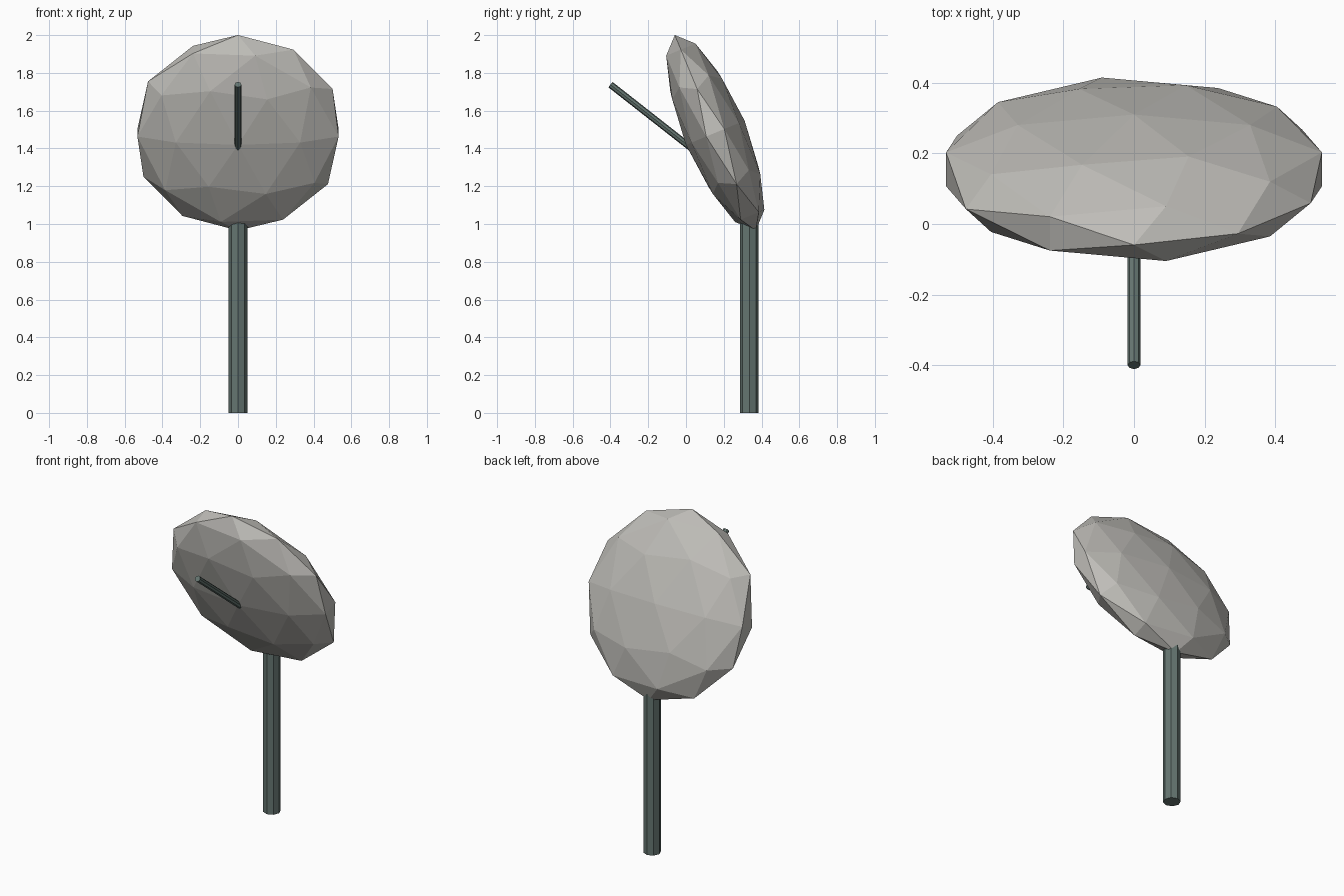
import bpy
from math import radians
from mathutils import Vector

cube = bpy.data.objects.get("Cube")
if cube:
    bpy.data.objects.remove(cube, do_unlink=True)


def material(name, colour):
    mat = bpy.data.materials.new(name)
    mat.use_nodes = True
    mat.diffuse_color = colour
    mat.node_tree.nodes["Principled BSDF"].inputs["Base Color"].default_value = colour
    return mat


def finish(name, mat):
    obj = bpy.context.object
    obj.name = obj.data.name = name
    obj.data.materials.append(mat)
    return obj


def rod(name, start, end, radius, mat):
    """Eight-sided rod between two points."""
    start, end = Vector(start), Vector(end)
    axis = end - start
    # Tilt about x only, so the facets stay aligned with the model
    tilt = Vector((axis.z, axis.y)).angle_signed(Vector((1, 0)))
    bpy.ops.mesh.primitive_cylinder_add(
        vertices=8, radius=radius, depth=axis.length,
        location=(start + end) / 2, rotation=(-tilt if axis.y > 0 else abs(tilt), 0, 0))
    return finish(name, mat)


pale_grey = material("pale warm grey", (0.52, 0.51, 0.48, 1))
dark_green = material("dark grey green", (0.13, 0.18, 0.165, 1))

# Dish: flattened faceted ball leaning forward
bpy.ops.mesh.primitive_ico_sphere_add(
    subdivisions=2, radius=0.56, location=(0, 0.155, 1.483),
    rotation=(radians(22.5), 0, 0))
dish = finish("dish", pale_grey)
dish.scale.y = 0.3

# Upright post under the rear of the dish
rod("post", (0, 0.335, 0), (0, 0.335, 1.01), 0.05, dark_green)

# Thin receiver arm rising from the dish front
rod("receiver_arm", (0, 0.05, 1.385), (0, -0.4, 1.738), 0.018, dark_green)
